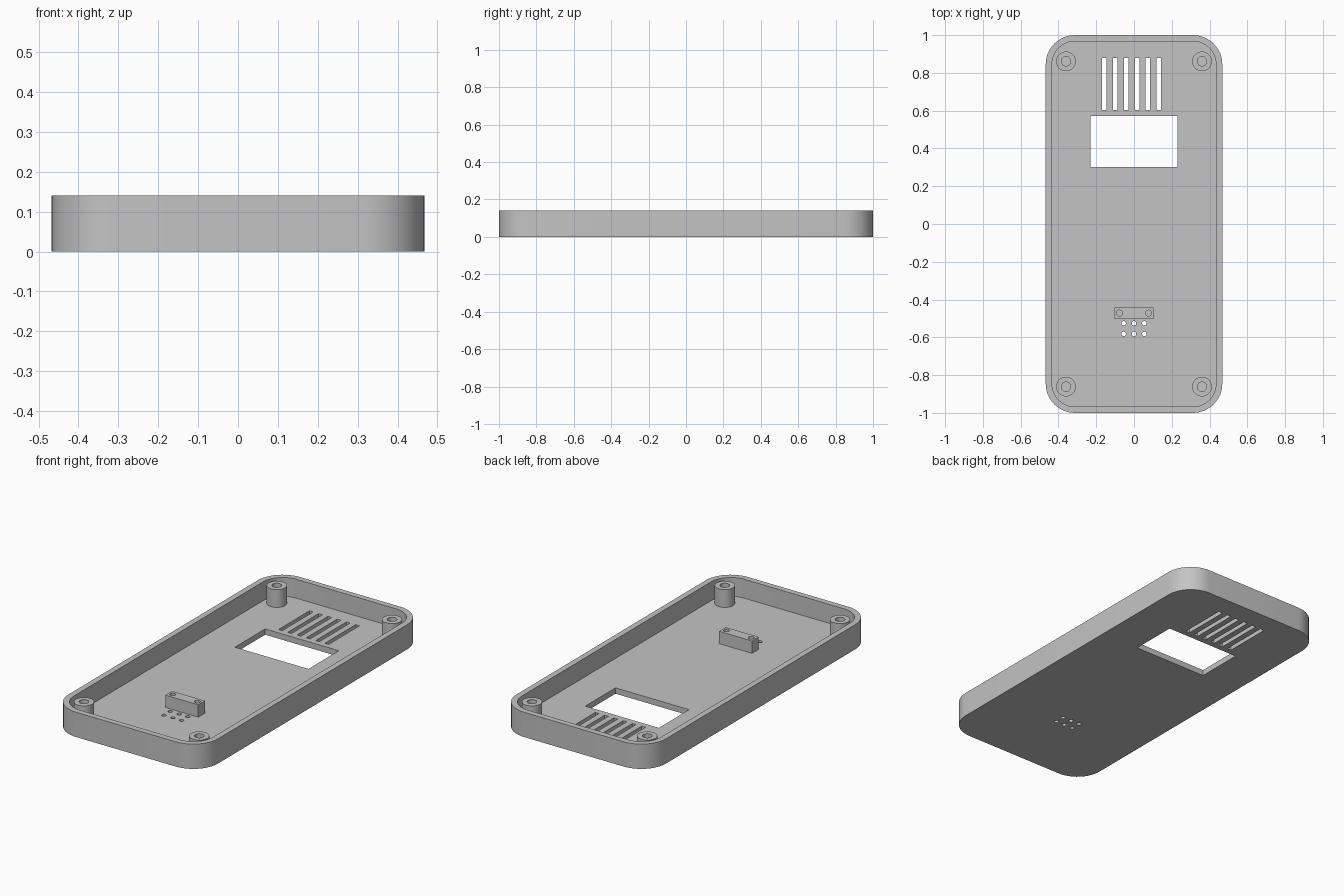
import bpy, bmesh
from math import pi, cos, sin, radians

if "Cube" in bpy.data.objects:
    bpy.data.objects.remove(bpy.data.objects["Cube"])

LENGTH, WIDTH, HEIGHT, WALL, RADIUS = 2.0, 0.935, 0.14, 0.033, 0.155

grey = bpy.data.materials.new("light grey plastic")
grey.use_nodes = True
grey.diffuse_color = (0.55, 0.55, 0.55, 1)
grey.node_tree.nodes["Principled BSDF"].inputs["Base Color"].default_value = grey.diffuse_color


def circle(x, y, r, n=32):
    return [(x + r * cos(2 * pi * i / n), y + r * sin(2 * pi * i / n)) for i in range(n)]


def box(x, y, w, d):
    return [(x + sx * w / 2, y + sy * d / 2) for sx, sy in ((-1, -1), (1, -1), (1, 1), (-1, 1))]


def rounded_box(w, d, r, n=12):
    pts = []
    for q, (sx, sy) in enumerate(((1, 1), (-1, 1), (-1, -1), (1, -1))):
        for i in range(n + 1):
            a = pi / 2 * (q + i / n)
            pts.append((sx * (w / 2 - r) + r * cos(a), sy * (d / 2 - r) + r * sin(a)))
    return pts


def prisms(name, outlines, z0, z1):
    """One object made of upright prisms, one for each outline."""
    bm = bmesh.new()
    for pts in outlines:
        low = [bm.verts.new((x, y, z0)) for x, y in pts]
        high = [bm.verts.new((x, y, z1)) for x, y in pts]
        bm.faces.new(low[::-1])
        bm.faces.new(high)
        for i in range(len(pts)):
            j = (i + 1) % len(pts)
            bm.faces.new((low[i], low[j], high[j], high[i]))
    mesh = bpy.data.meshes.new(name)
    bm.to_mesh(mesh)
    bm.free()
    mesh.materials.append(grey)
    obj = bpy.data.objects.new(name, mesh)
    bpy.context.collection.objects.link(obj)
    return obj


def cut(obj, outlines, z0, z1):
    """Subtract prisms from an object and keep the clean result."""
    cutter = prisms("cutter", outlines, z0, z1)
    cutter.hide_render = True
    mod = obj.modifiers.new("cut", 'BOOLEAN')
    mod.operation, mod.solver, mod.object = 'DIFFERENCE', 'EXACT', cutter
    bpy.context.view_layer.objects.active = obj
    bpy.ops.object.modifier_apply(modifier=mod.name)
    bpy.data.objects.remove(cutter)


# Tray shell with hollow interior
tray = prisms("tray", [rounded_box(WIDTH, LENGTH, RADIUS)], 0, HEIGHT)
cut(tray, [rounded_box(WIDTH - 2 * WALL, LENGTH - 2 * WALL, RADIUS - WALL)], WALL, HEIGHT + 0.1)

# Display window, speaker slots and microphone holes through the floor
openings = [box(0, 0.436, 0.46, 0.27)]
openings += [box(-0.158 + 0.058 * i, 0.742, 0.024, 0.276) for i in range(6)]
openings += [circle(x, y, 0.012, 20) for x in (-0.055, 0, 0.055) for y in (-0.526, -0.582)]
cut(tray, openings, -0.1, 0.1)
parts = [tray]

# Corner screw posts with blind bores
for side, sx in (("left", 1), ("right", -1)):
    for end, sy in (("back", 1), ("front", -1)):
        x, y = sx * 0.36, sy * 0.861
        post = prisms(f"{end}_{side}_screw_post", [circle(x, y, 0.052)], WALL - 0.01, 0.134)
        cut(post, [circle(x, y, 0.025)], WALL + 0.005, 0.3)
        parts.append(post)

# Mounting block with two blind screw holes
block = prisms("mounting_block", [box(0, -0.472, 0.206, 0.06)], WALL - 0.01, 0.103)
cut(block, [circle(x, -0.472, 0.016) for x in (-0.077, 0.077)], WALL + 0.005, 0.3)
parts.append(block)

# Smooth the curved walls, keep edges crisp
bpy.ops.object.select_all(action='DESELECT')
for part in parts:
    part.select_set(True)
bpy.context.view_layer.objects.active = tray
bpy.ops.object.shade_smooth_by_angle(angle=radians(30))
